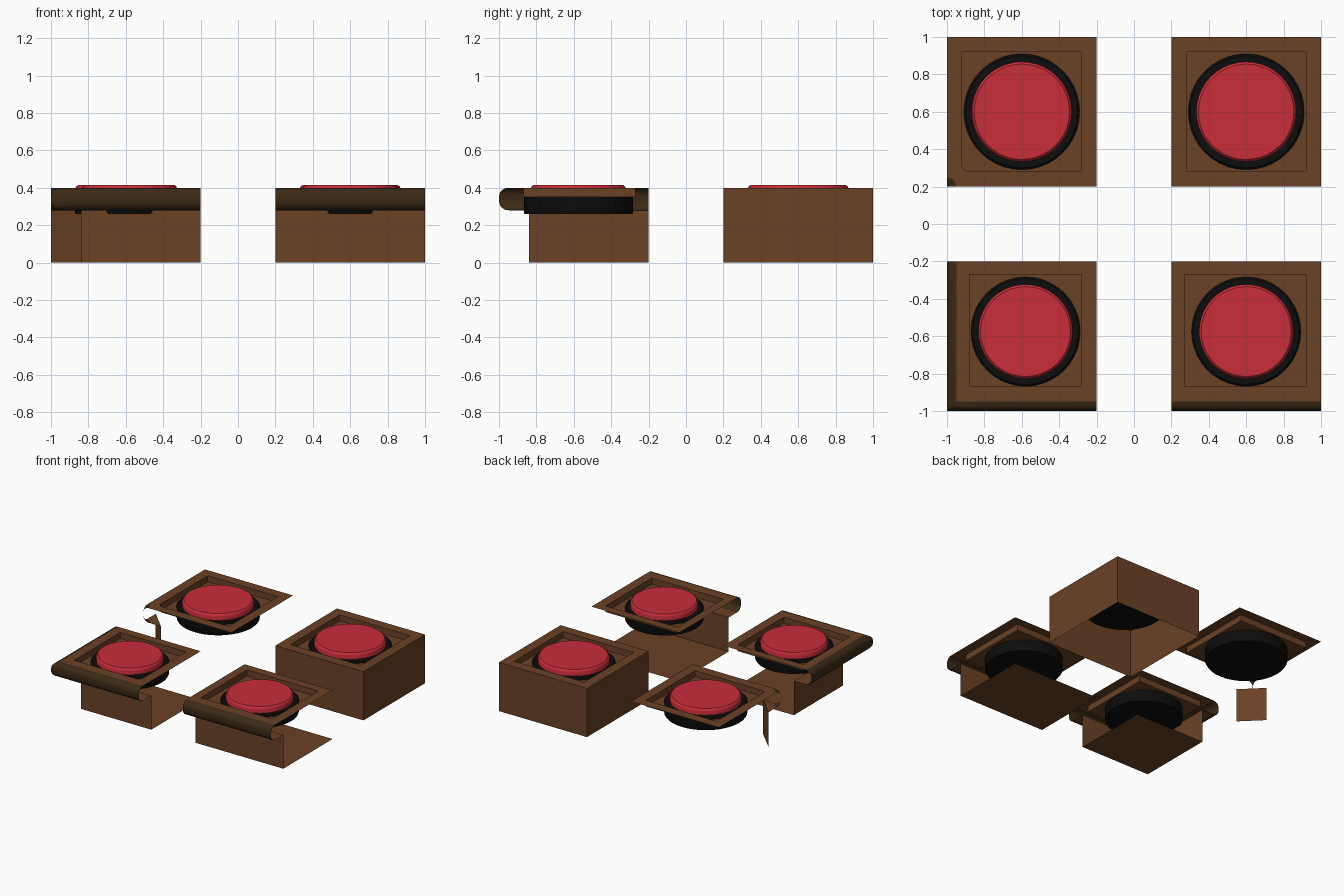
import bpy, math

if "Cube" in bpy.data.objects:
    bpy.data.objects.remove(bpy.data.objects["Cube"])


def material(name, rgb):
    m = bpy.data.materials.new(name)
    m.diffuse_color = (*rgb, 1)
    m.use_nodes = True
    m.node_tree.nodes["Principled BSDF"].inputs["Base Color"].default_value = m.diffuse_color
    return m


WOOD = material("wood", (0.147, 0.054, 0.019))
DARK = material("dark_trim", (0.045, 0.023, 0.008))
BLACK = material("black_metal", (0.004, 0.004, 0.004))
RED = material("red_cushion", (0.58, 0.026, 0.042))


def mesh_object(name, verts, faces, mat, smooth=False):
    me = bpy.data.meshes.new(name)
    me.from_pydata(verts, [], faces)
    me.materials.append(mat)
    ob = bpy.data.objects.new(name, me)
    bpy.context.collection.objects.link(ob)
    if smooth:
        bpy.ops.object.select_all(action='DESELECT')
        ob.select_set(True)
        bpy.context.view_layer.objects.active = ob
        bpy.ops.object.shade_smooth_by_angle(angle=math.radians(35))
    return ob


def rect(x0, x1, y0, y1):
    return [(x0, y0), (x1, y0), (x1, y1), (x0, y1)]


def sweep(name, path, profile, mat, smooth=False):
    """Sheet following path(inset) for each (inset, z) of the profile."""
    rows = [[(x, y, z) for x, y in path(d)] for d, z in profile]
    n = len(rows[0])
    faces = [(r * n + i, (r + 1) * n + i, (r + 1) * n + i + 1, r * n + i + 1)
             for r in range(len(rows) - 1) for i in range(n - 1)]
    return mesh_object(name, sum(rows, []), faces, mat, smooth)


def lathe(name, cx, cy, profile, mat, n=40):
    verts = [(cx + r * math.cos(2 * math.pi * i / n), cy + r * math.sin(2 * math.pi * i / n), z)
             for r, z in profile for i in range(n)]
    faces = [(k * n + i, k * n + (i + 1) % n, (k + 1) * n + (i + 1) % n, (k + 1) * n + i)
             for k in range(len(profile) - 1) for i in range(n)]
    last = (len(profile) - 1) * n
    faces += [tuple(reversed(range(n))), tuple(range(last, last + n))]
    return mesh_object(name, verts, faces, mat, True)


def countertop(name, outer, hole):
    """Top frame, recess walls and recess floor."""
    n = len(outer)
    verts = [(x, y, 0.4) for x, y in outer + hole] + [(x, y, 0.35) for x, y in hole]
    faces = []
    for i in range(n):
        j = (i + 1) % n
        faces += [(i, j, n + j, n + i), (n + i, n + j, 2 * n + j, 2 * n + i)]
    faces.append(tuple(range(2 * n, 3 * n)))
    mesh_object(name, verts, faces, WOOD)


def seat(prefix, cx, cy, s):
    lathe(prefix + "_pan", cx, cy, [(0.305 * s, 0.26), (0.31 * s, 0.268), (0.31 * s, 0.355),
                                    (0.30 * s, 0.365)], BLACK)
    lathe(prefix + "_cushion", cx, cy, [(0.268 * s, 0.36), (0.268 * s, 0.40),
                                        (0.265 * s, 0.406), (0.255 * s, 0.415)], RED)


BULLNOSE = [(0.05, 0.4), (0.032, 0.397), (0.016, 0.388), (0.005, 0.374), (0.001, 0.357),
            (0.001, 0.325), (0.005, 0.307), (0.016, 0.292), (0.032, 0.283), (0.05, 0.28)]
BASE = [(0.05, 0.28), (0.16, 0.28), (0.16, 0.0)]


def straight_path(d):
    return [(0.2, -1 + d), (1, -1 + d)]


def corner_path(d):
    return [(-1 + d, -0.2), (-1 + d, -1 + d), (-0.2, -1 + d)]


def inner_path(d):
    if d > 0.1:   # diagonal panel
        return [(-1 + d * t / 4, 0.2 + d * (1 - t / 4)) for t in range(5)]
    return [(-1 + d * math.sin(t * math.pi / 8), 0.2 + d * math.cos(t * math.pi / 8))
            for t in range(5)]


# bullnose edging and base panels
for label, path in (("straight", straight_path), ("outer_corner", corner_path),
                    ("inner_corner", inner_path)):
    sweep(label + "_edging", path, BULLNOSE, DARK, True)
    sweep(label + "_base", path, BASE, WOOD)

# floors under the edged units
for label, r in (("straight", rect(0.2, 1, -0.84, -0.2)),
                 ("outer_corner", rect(-0.84, -0.2, -0.84, -0.2))):
    mesh_object(label + "_floor", [(x, y, 0) for x, y in r], [(3, 2, 1, 0)], WOOD)

# full block walls
block = rect(0.2, 1, 0.2, 1)
sweep("block_walls", lambda d: block + block[:1], [(0, 0.4), (0, 0)], WOOD)

# countertops with square recesses
countertop("block_top", block, rect(0.28, 0.92, 0.28, 0.92))
countertop("straight_top", rect(0.2, 1, -0.95, -0.2), rect(0.27, 0.92, -0.87, -0.27))
countertop("outer_corner_top", rect(-0.95, -0.2, -0.95, -0.2), rect(-0.88, -0.28, -0.87, -0.27))
arc = inner_path(0.05)
countertop("inner_corner_top",
           arc[1:] + [(-0.2, 0.2), (-0.2, 1), (-1, 1)] + arc[:1],
           [(-0.917, 0.303), (-0.91, 0.293), (-0.904, 0.286), (-0.895, 0.28),
            (-0.28, 0.28), (-0.28, 0.92), (-0.92, 0.92), (-0.92, 0.31)])

# round pans with red cushions
seat("block", 0.6, 0.6, 1)
seat("inner_corner", -0.6, 0.6, 1)
seat("straight", 0.6, -0.575, 0.943)
seat("outer_corner", -0.58, -0.575, 0.943)
